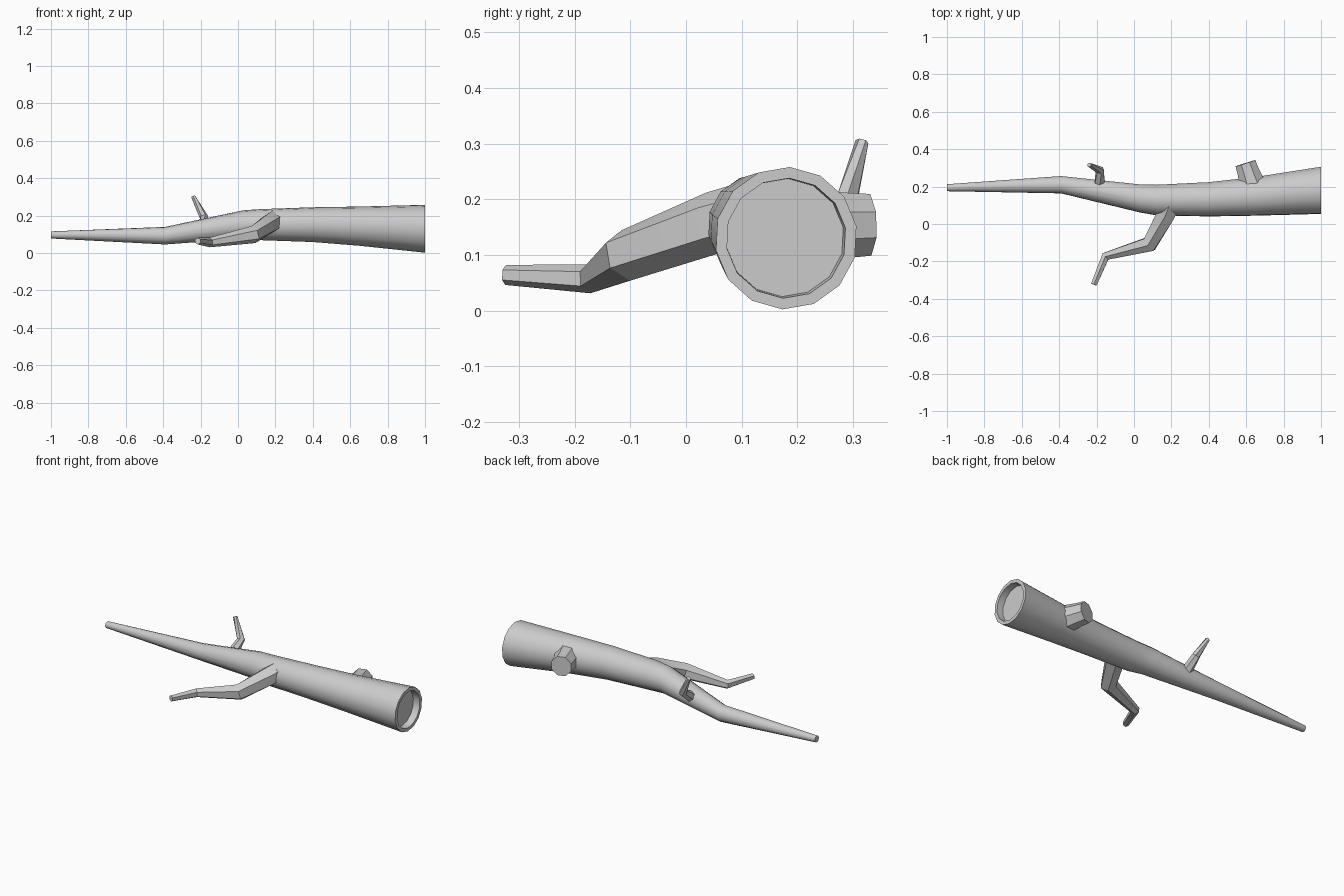
import bpy, bmesh, math
from mathutils import Vector

if "Cube" in bpy.data.objects:
    bpy.data.objects.remove(bpy.data.objects["Cube"])


def tube(name, path, sides, phase=0.0, axis=None):
    """Sweep a polygon along (x, y, z, radius) points and cap both ends."""
    pts = [Vector(p[:3]) for p in path]
    bm = bmesh.new()
    rings = []
    for i, p in enumerate(pts):
        if axis:
            t = Vector(axis)
        else:
            t = Vector()
            if i > 0:
                t += (p - pts[i - 1]).normalized()
            if i < len(pts) - 1:
                t += (pts[i + 1] - p).normalized()
            t.normalize()
        side = t.cross(Vector((0, 0, 1))).normalized()
        up = side.cross(t)
        ring = []
        for k in range(sides):
            a = math.radians(phase) + math.tau * k / sides
            ring.append(bm.verts.new(p + path[i][3] * (side * math.cos(a) + up * math.sin(a))))
        rings.append(ring)
    for a, b in zip(rings, rings[1:]):
        for k in range(sides):
            n = (k + 1) % sides
            bm.faces.new((a[k], a[n], b[n], b[k]))
    bm.faces.new(rings[0])
    bm.faces.new(rings[-1])
    bmesh.ops.recalc_face_normals(bm, faces=bm.faces)
    mesh = bpy.data.meshes.new(name)
    bm.to_mesh(mesh)
    bm.free()
    ob = bpy.data.objects.new(name, mesh)
    bpy.context.collection.objects.link(ob)
    bpy.ops.object.select_all(action='DESELECT')
    ob.select_set(True)
    bpy.context.view_layer.objects.active = ob
    bpy.ops.object.shade_smooth_by_angle(angle=math.radians(30))
    return ob


# Main log, ending in a rim and a shallow recess at the thick end
tube("log", [
    (-1.0, 0.194, 0.097, 0.019),
    (-0.39, 0.210, 0.093, 0.047),
    (0.03, 0.137, 0.153, 0.076),
    (0.12, 0.128, 0.152, 0.083),
    (0.40, 0.132, 0.152, 0.093),
    (0.65, 0.148, 0.144, 0.105),
    (1.0, 0.180, 0.130, 0.128),
    (1.0, 0.180, 0.130, 0.108),
    (0.96, 0.178, 0.131, 0.106),
], 14, phase=93, axis=(1, 0, 0))

# Large crooked side branch
tube("large_branch", [
    (0.195, 0.115, 0.175, 0.058),
    (0.170, 0.050, 0.158, 0.056),
    (0.083, -0.108, 0.099, 0.047),
    (-0.152, -0.173, 0.057, 0.026),
    (-0.215, -0.324, 0.064, 0.018),
], 6, phase=90)

# Small upturned twig on the far side
tube("small_twig", [
    (-0.185, 0.200, 0.130, 0.032),
    (-0.182, 0.288, 0.192, 0.023),
    (-0.240, 0.316, 0.303, 0.012),
], 6, phase=90)

# Sawn-off branch stub
tube("cut_stub", [
    (0.640, 0.190, 0.150, 0.078),
    (0.612, 0.275, 0.153, 0.064),
    (0.596, 0.325, 0.154, 0.060),
], 8, phase=22.5)
